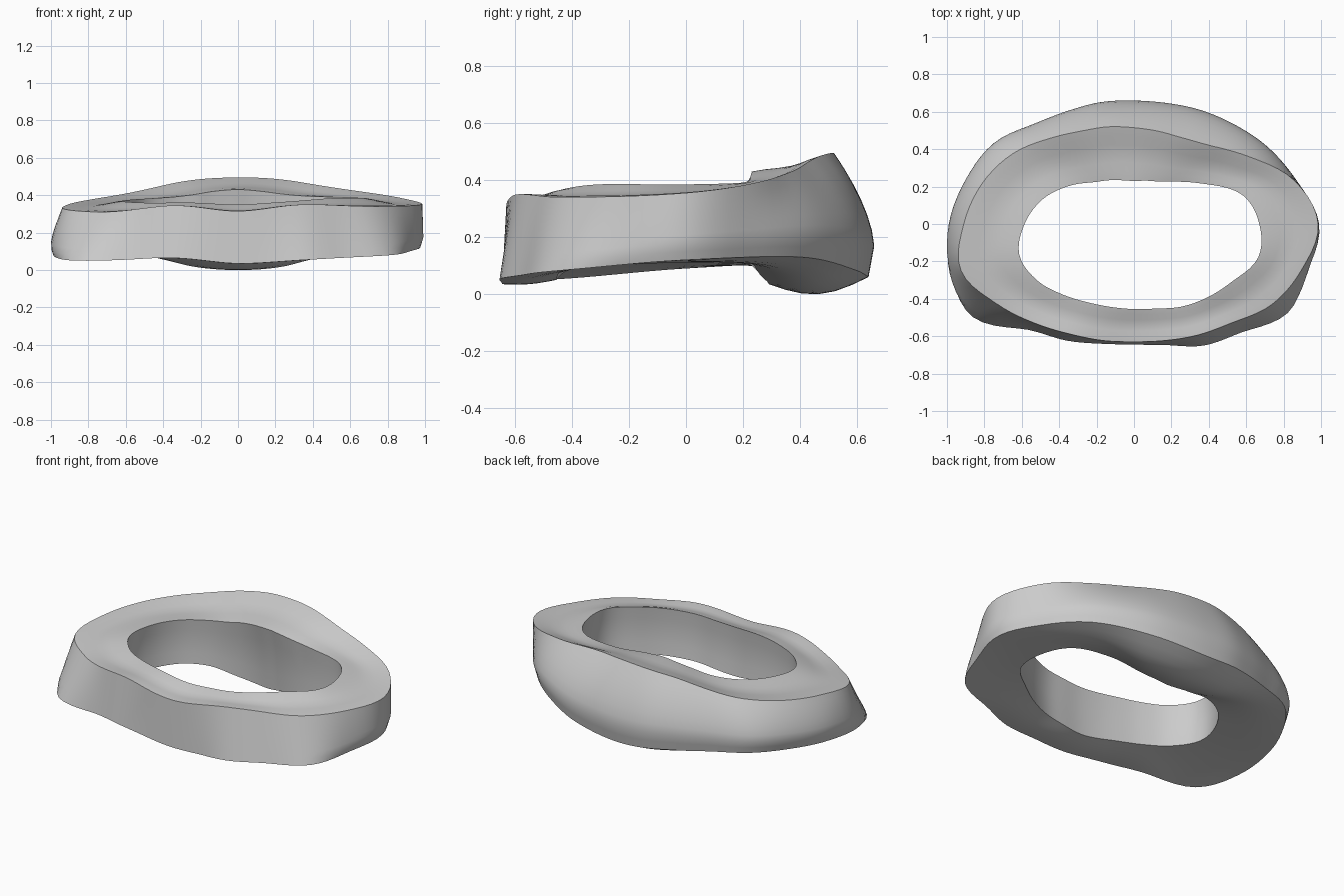
import bpy, bmesh
from math import sin, cos, tau, floor

cube = bpy.data.objects.get("Cube")
if cube:
    bpy.data.objects.remove(cube)

# Loop shapes in evenly spaced turns, counter-clockwise from +x.
# Radii of the outer bulge, the upper rim and the opening
BULGE = [.99, .90, .825, .755, .705, .67, .66, .675, .70, .757, .865, .93,
         .99, 1.02, .995, .80, .72, .663, .645, .67, .75, .818, .95, .965]
RIM = [.985, .89, .716, .59, .53, .513, .515, .538, .573, .645, .75, .84,
       .91, .958, .85, .75, .68, .645, .63, .645, .685, .745, .855, .93]
HOLE = [.67, .6, .43, .32, .263, .24, .23, .242, .27, .315, .405, .507,
        .585, .635, .6, .535, .485, .46, .455, .468, .51, .555, .61, .688]
# Heights of the rim, the opening's upper and lower edges, and the underside
RIM_Z = [.355, .425, .48, .495, .475, .40, .35, .31, .345, .315, .35, .34]
HOLE_Z = [.385, .395, .42, .43, .42, .39, .375, .36, .36, .35, .365, .385]
FOOT_Z = [.12, .13, .085, .06, .085, .11, .09, .05, .065, .035, .055, .08]
BELLY_Z = [.115, .095, .02, 0, .02, .09, .10, .08, .065, .035, .055, .09]
HOLE_FOOT_Z = [.11, .11, .06, .035, .06, .11, .11, .10, .08, .05, .075, .10]
SEGMENTS = 120


def sample(values, t):
    """Smooth closed interpolation of values at turn fraction t."""
    n = len(values)
    i = floor(t * n + 1e-6)
    u = t * n - i
    a, b, c, d = (values[(i + k) % n] for k in (-1, 0, 1, 2))
    return b + u * ((c - a) + u * ((2 * a - 5 * b + 4 * c - d)
                                   + u * (3 * (b - c) + d - a))) / 2


def section(t):
    """Closed cross-section as (radius, height) pairs."""
    bulge, rim, hole = (sample(v, t) for v in (BULGE, RIM, HOLE))
    rim_z, hole_z, foot_z, belly_z, low_z = (
        sample(v, t) for v in (RIM_Z, HOLE_Z, FOOT_Z, BELLY_Z, HOLE_FOOT_Z))
    back = min(1, max(0, 1 + 2 * sin(tau * t)))
    start = .25 * back
    low = hole + .06 * max(0, sin(tau * t)) ** 2
    foot = bulge - .02 * back
    pts = [(foot, foot_z)]
    # outer wall, rounded at the back and sides
    for k in range(1, 8):
        f = k / 8
        if f < start:
            r = foot + (bulge - foot) * f / start
        else:
            r = bulge - (bulge - rim) * ((f - start) / (1 - start)) ** (1 + .6 * back)
        pts.append((r, foot_z + (rim_z - foot_z) * f))
    # upper face with a shallow groove
    for k in range(6):
        f = k / 6
        groove = .012 * sin(f * tau / 2) ** 2
        pts.append((rim + (hole - rim) * f, rim_z + (hole_z - rim_z) * f - groove))
    # inner wall
    for k in range(4):
        f = k / 4
        pts.append((hole + (low - hole) * f + .01 * sin(f * tau / 2),
                    hole_z + (low_z - hole_z) * f))
    # underside, sagging through its belly
    for k in range(6):
        f = k / 6
        straight = low_z + (foot_z - low_z) * f
        sag = belly_z - (low_z + foot_z) / 2
        pts.append((low + (foot - low) * f, straight + sag * sin(f * tau / 2)))
    return pts


# Ring body
bm = bmesh.new()
loops = []
for s in range(SEGMENTS):
    t = s / SEGMENTS
    loops.append([bm.verts.new((r * cos(tau * t), r * sin(tau * t), z))
                  for r, z in section(t)])
for s, loop in enumerate(loops):
    following = loops[(s + 1) % SEGMENTS]
    for k in range(len(loop)):
        j = (k + 1) % len(loop)
        bm.faces.new((loop[k], following[k], following[j], loop[j]))
bmesh.ops.recalc_face_normals(bm, faces=bm.faces)
# stand on the ground
lowest = min(v.co.z for v in bm.verts)
bmesh.ops.translate(bm, verts=bm.verts, vec=(0, 0, -lowest))
mesh = bpy.data.meshes.new("ring_body")
bm.to_mesh(mesh)
bm.free()

ring = bpy.data.objects.new("ring_body", mesh)
bpy.context.collection.objects.link(ring)

# Plain grey material
grey = bpy.data.materials.new("plain_grey")
grey.use_nodes = True
colour = (.6, .6, .6, 1)
grey.diffuse_color = colour
grey.node_tree.nodes["Principled BSDF"].inputs["Base Color"].default_value = colour
mesh.materials.append(grey)

bpy.context.view_layer.objects.active = ring
ring.select_set(True)
bpy.ops.object.shade_smooth_by_angle(angle=.6)
